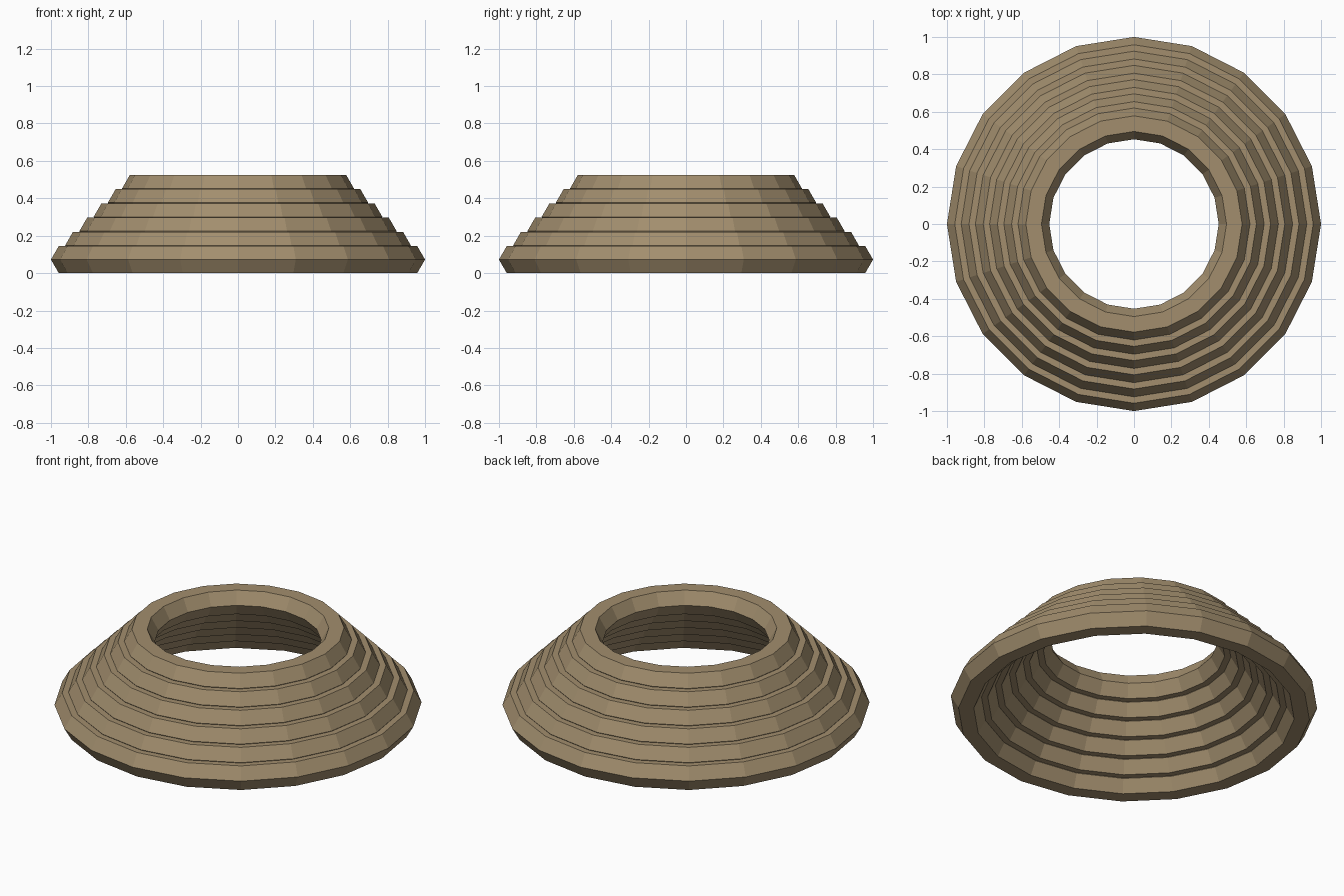
import bpy

if "Cube" in bpy.data.objects:
    bpy.data.objects.remove(bpy.data.objects["Cube"])

RINGS = 6
MINOR = 0.0835             # radius of the hexagonal cross-section
HALF_H = MINOR * 0.8660254  # half height of that hexagon
STEP = 0.076               # each ring is this much higher and narrower

mat = bpy.data.materials.new("tan")
mat.diffuse_color = (0.36, 0.27, 0.155, 1)
mat.use_nodes = True
mat.node_tree.nodes["Principled BSDF"].inputs["Base Color"].default_value = mat.diffuse_color

# Overlapping flat-faced rings, stacked inward and upward
for i in range(RINGS):
    bpy.ops.mesh.primitive_torus_add(
        major_segments=20, minor_segments=6,
        major_radius=1 - MINOR - i * STEP, minor_radius=MINOR,
        location=(0, 0, HALF_H + i * STEP))
    ring = bpy.context.object
    ring.name = f"ring_{i + 1}"
    ring.data.materials.append(mat)
    for p in ring.data.polygons:
        p.use_smooth = False
